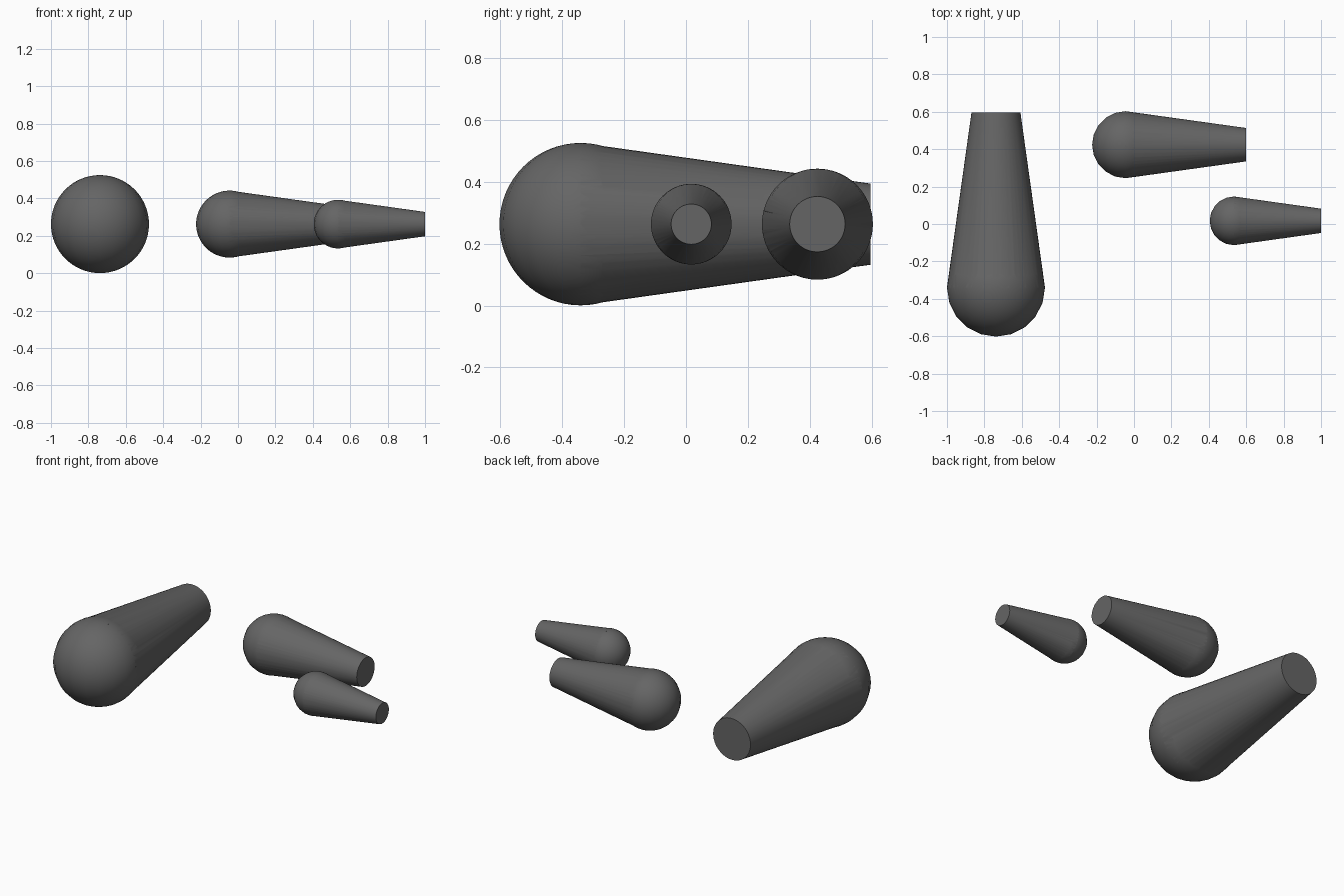
import bpy, math
from mathutils import Matrix, Vector

if "Cube" in bpy.data.objects:
    bpy.data.objects.remove(bpy.data.objects["Cube"])

grey = bpy.data.materials.new("dark grey")
grey.diffuse_color = (0.13, 0.13, 0.13, 1)
grey.use_nodes = True
grey.node_tree.nodes["Principled BSDF"].inputs["Base Color"].default_value = grey.diffuse_color


def drop(name, center, radius, length, direction):
    """Round head with a tapered body, cut flat at half the head's radius."""
    # tapered body starting at the head's centre
    d = Vector(direction)
    c = Vector(center)
    bpy.ops.mesh.primitive_cone_add(
        vertices=48, radius1=radius, radius2=radius / 2, depth=length,
        location=c + d * length / 2,
        rotation=d.to_track_quat('Z', 'Y').to_euler())
    body = bpy.context.object
    body.name = name
    body.data.name = name

    # round head, coarser around the vertical axis than along it
    bpy.ops.mesh.primitive_uv_sphere_add(
        segments=20, ring_count=32, radius=radius, location=c)
    head = bpy.context.object
    head.name = name + "_head_cutter"

    # merge both into one closed shell
    mod = body.modifiers.new("join head", 'BOOLEAN')
    mod.operation = 'UNION'
    mod.solver = 'EXACT'
    mod.object = head
    bpy.ops.object.select_all(action='DESELECT')
    body.select_set(True)
    bpy.context.view_layer.objects.active = body
    bpy.ops.object.modifier_apply(modifier=mod.name)
    bpy.data.objects.remove(head, do_unlink=True)

    body.data.materials.clear()
    body.data.materials.append(grey)
    bpy.ops.object.shade_smooth_by_angle(angle=math.radians(30))


Z = 0.2625
drop("large_drop", (-0.738, -0.34, Z), 0.262, 0.935, (0, 1, 0))
drop("medium_drop", (-0.045, 0.424, Z), 0.179, 0.643, (1, 0, 0))
drop("small_drop", (0.535, 0.017, Z), 0.13, 0.465, (1, 0, 0))
